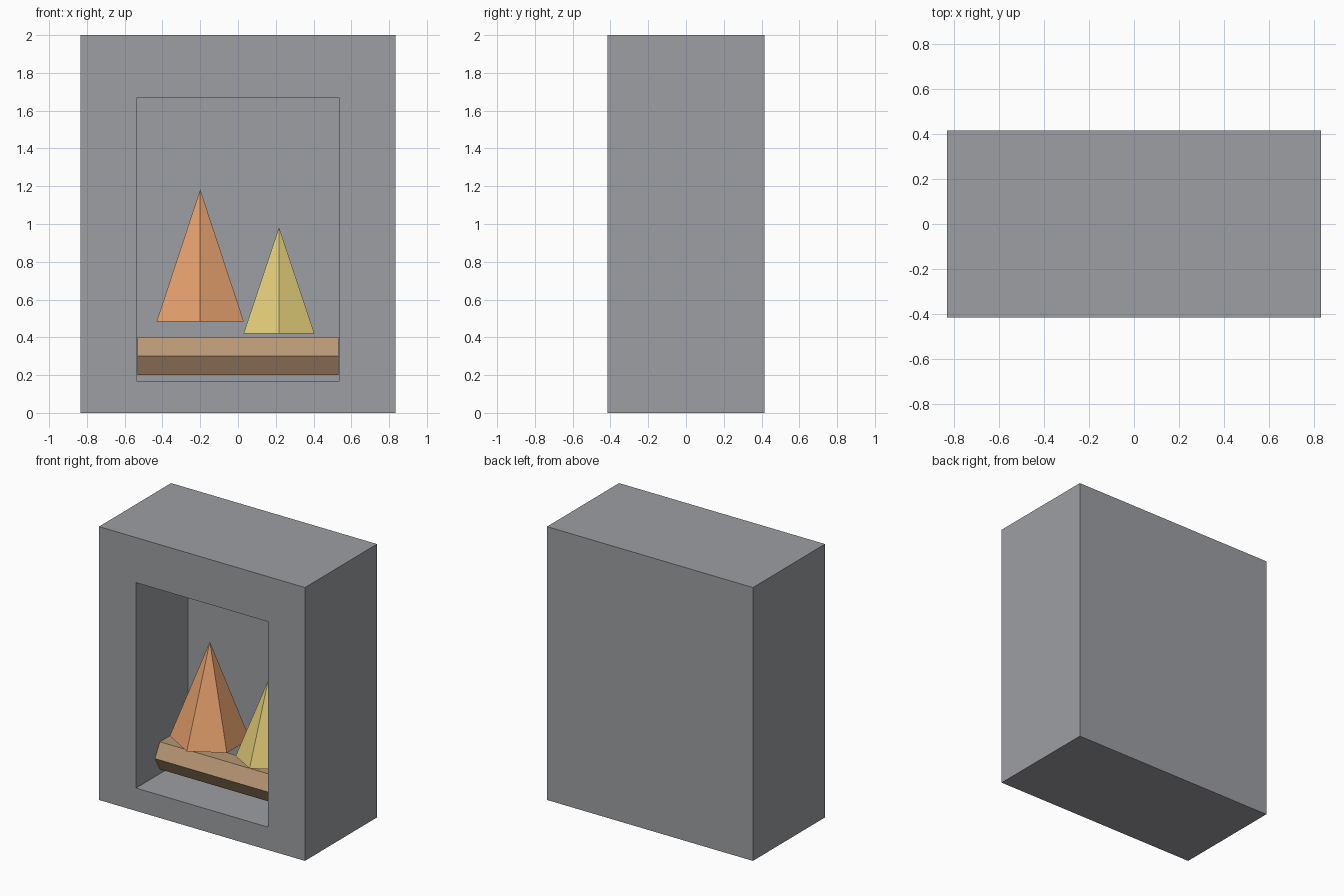
import bpy, bmesh, math
from mathutils import Vector

cube = bpy.data.objects.get("Cube")
if cube:
    bpy.data.objects.remove(cube, do_unlink=True)


def material(name, rgb):
    mat = bpy.data.materials.new(name)
    mat.use_nodes = True
    mat.diffuse_color = (*rgb, 1)
    mat.node_tree.nodes["Principled BSDF"].inputs["Base Color"].default_value = (*rgb, 1)
    return mat


grey = material("grey", (0.34, 0.345, 0.365))
orange = material("orange", (0.78, 0.35, 0.15))
yellow = material("yellow", (0.76, 0.61, 0.19))
tan = material("tan", (0.48, 0.31, 0.175))


def box_with_recess(name, size, side, bottom, top, depth, mat):
    """Solid block standing on the ground, with a pocket sunk into its front."""
    bm = bmesh.new()
    bmesh.ops.create_cube(bm, size=1)
    for v in bm.verts:
        v.co = Vector((v.co.x * size[0], v.co.y * size[1], (v.co.z + 0.5) * size[2]))
    front = min(bm.faces, key=lambda f: f.calc_center_median().y)
    # Inset the front, then set the border widths
    bmesh.ops.inset_individual(bm, faces=[front], thickness=0.1)
    for v in front.verts:
        v.co.x = math.copysign(size[0] / 2 - side, v.co.x)
        v.co.z = bottom if v.co.z < size[2] / 2 else size[2] - top
    # Push the opening back
    pocket = bmesh.ops.extrude_discrete_faces(bm, faces=[front])["faces"][0]
    bmesh.ops.translate(bm, verts=pocket.verts, vec=(0, depth, 0))
    bmesh.ops.recalc_face_normals(bm, faces=bm.faces)
    mesh = bpy.data.meshes.new(name)
    bm.to_mesh(mesh)
    bm.free()
    mesh.materials.append(mat)
    obj = bpy.data.objects.new(name, mesh)
    bpy.context.collection.objects.link(obj)


def sail(name, x, y, base, tip, radius, mat):
    """Six-sided cone with one corner facing the front."""
    bpy.ops.mesh.primitive_cone_add(vertices=6, radius1=radius, radius2=0, depth=tip - base,
                                    location=(x, y, (base + tip) / 2))
    obj = bpy.context.object
    obj.name = name
    obj.data.materials.append(mat)


# Display case
box_with_recess("display_case", (1.667, 0.833, 2), 0.3, 0.167, 0.33, 0.6, grey)

# Hexagonal log spanning the recess
bpy.ops.mesh.primitive_cylinder_add(vertices=6, radius=0.116, depth=1.066,
                                    location=(0, -0.083, 0.3),
                                    rotation=(0, math.pi / 2, 0))
log = bpy.context.object
log.name = "hull_log"
log.data.materials.append(tan)

# Pointed sails floating above the log
sail("tall_sail", -0.2, -0.04, 0.483, 1.183, 0.2667, orange)
sail("short_sail", 0.217, 0.04, 0.42, 0.983, 0.2167, yellow)
